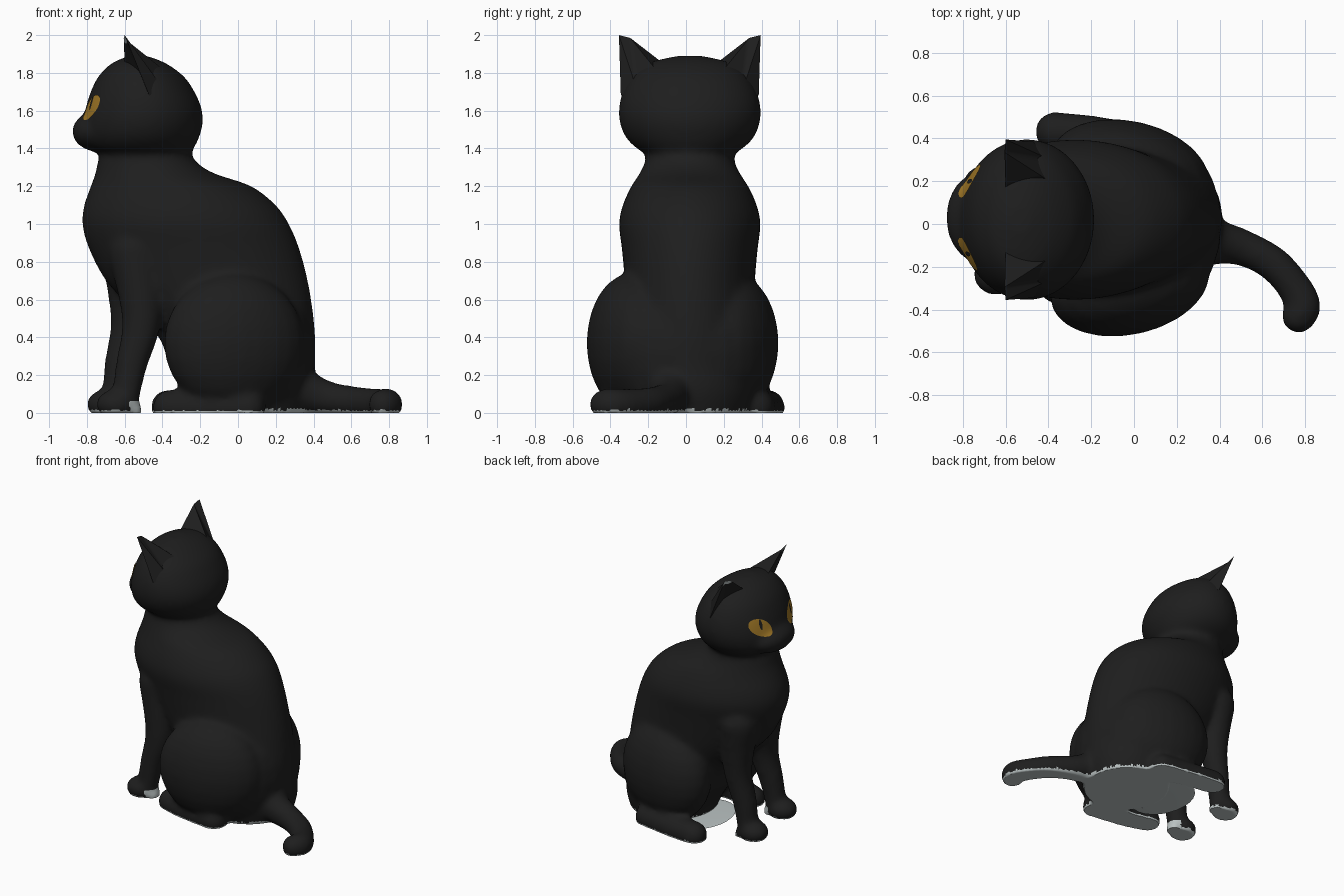
import bpy, bmesh, math
from mathutils import Vector, Matrix
from mathutils.bvhtree import BVHTree

if "Cube" in bpy.data.objects:
    bpy.data.objects.remove(bpy.data.objects["Cube"])

CY = 0.02  # the cat's own mid-plane


def material(name, rgb):
    m = bpy.data.materials.new(name)
    m.diffuse_color = (*rgb, 1)
    m.use_nodes = True
    m.node_tree.nodes["Principled BSDF"].inputs["Base Color"].default_value = m.diffuse_color
    return m


FUR = material("black fur", (0.013, 0.013, 0.013))
AMBER = material("amber eye", (0.36, 0.19, 0.02))
PALE = material("pale underside", (0.5, 0.55, 0.55))


def spline(rows, n=7):
    """Catmull-Rom interpolation of rows of numbers."""
    out = []
    for i in range(len(rows) - 1):
        p = [rows[max(0, min(len(rows) - 1, i + k))] for k in (-1, 0, 1, 2)]
        for s in range(n):
            t = s / n
            out.append([0.5 * (2 * b + (c - a) * t + (2 * a - 5 * b + 4 * c - d) * t * t
                               + (3 * b - a - 3 * c + d) * t ** 3) for a, b, c, d in zip(*p)])
    return out + [list(rows[-1])]


def loft(bm, rings):
    """Closed skin over rings of points."""
    rings = [[bm.verts.new(p) for p in r] for r in rings]
    n = len(rings[0])
    for r, q in zip(rings, rings[1:]):
        for k in range(n):
            j = (k + 1) % n
            bm.faces.new((r[k], r[j], q[j], q[k]))
    bm.faces.new(rings[0][::-1])
    bm.faces.new(rings[-1])


def circle(n):
    return [(math.cos(2 * math.pi * k / n), math.sin(2 * math.pi * k / n)) for k in range(n)]


def stack(bm, rows, cy):
    """Loft of level ellipses: z, front x, back x, half width."""
    loft(bm, [[((xf + xb) / 2 + (xb - xf) / 2 * c, cy + hw * s, z) for c, s in circle(40)]
              for z, xf, xb, hw in spline(rows)])


def blob(bm, centre, radii, yaw=0.0, n=24):
    m = Matrix.Translation(centre) @ Matrix.Rotation(yaw, 4, 'Z') @ Matrix.Diagonal((*radii, 1))
    lats = [math.radians(-84 + 168 * i / (n // 2)) for i in range(n // 2 + 1)]
    loft(bm, [[m @ Vector((c * math.cos(a), s * math.cos(a), math.sin(a))) for c, s in circle(n)]
              for a in lats])


def limb(bm, path):
    """Chain of balls along a path of x, y, z, radius."""
    for x, y, z, r in spline(path):
        blob(bm, (x, y, z), (r, r, r), n=14)


def finish(name, bm, mats):
    me = bpy.data.meshes.new(name)
    bm.to_mesh(me)
    for m in mats:
        me.materials.append(m)
    for p in me.polygons:
        p.use_smooth = True
    me.set_sharp_from_angle(angle=math.radians(50))
    ob = bpy.data.objects.new(name, me)
    bpy.context.collection.objects.link(ob)
    bm.free()
    return ob


def ear(name, s):
    """Hollow-fronted ear, pale at the front of the tip."""
    bm = bmesh.new()
    pts = dict(A=(-0.60, 0.14, 1.85), E=(-0.41, 0.19, 1.83), C=(-0.39, 0.28, 1.71), B=(-0.47, 0.365, 1.68),
               T=(-0.605, 0.315, 1.985), U=(-0.60, 0.375, 2.0), D=(-0.52, 0.28, 1.80), K=(-0.50, 0.15, 1.70))
    v = {k: bm.verts.new((x, CY + s * y, z)) for k, (x, y, z) in pts.items()}
    for f in ("AET", "ECT", "CUT", "CBU", "ATD", "TUD", "UBD", "AEK", "ECK", "CBK", "BDK", "DAK"):
        bm.faces.new([v[c] for c in f])
    bmesh.ops.recalc_face_normals(bm, faces=bm.faces)
    bmesh.ops.subdivide_edges(bm, edges=bm.edges[:], cuts=5, use_grid_fill=True)
    bm.normal_update()
    for f in bm.faces:
        f.material_index = int(f.calc_center_median().z > 1.955 and f.normal.x < -0.3)
    finish(name, bm, [FUR, PALE])


bm = bmesh.new()
# thighs and rump
for s in (-1, 1):
    blob(bm, (-0.02, -0.018 + s * 0.27, 0.37), (0.38, 0.23, 0.37), -s * 0.22)
blob(bm, (0.10, 0.0, 0.32), (0.31, 0.42, 0.42))
# torso
stack(bm, [(-0.08, -0.18, 0.36, 0.28), (0.1, -0.26, 0.41, 0.34), (0.25, -0.36, 0.41, 0.34),
           (0.4, -0.42, 0.41, 0.33), (0.55, -0.56, 0.395, 0.34), (0.7, -0.70, 0.37, 0.345),
           (0.87, -0.79, 0.325, 0.36), (1.0, -0.825, 0.27, 0.375), (1.1, -0.815, 0.20, 0.355),
           (1.2, -0.78, 0.07, 0.31), (1.27, -0.755, -0.13, 0.265), (1.34, -0.74, -0.23, 0.235),
           (1.45, -0.70, -0.28, 0.23)], CY)
# head and muzzle
stack(bm, [(1.355, -0.68, -0.28, 0.20), (1.40, -0.78, -0.235, 0.28), (1.46, -0.815, -0.205, 0.34),
           (1.54, -0.82, -0.185, 0.372), (1.62, -0.805, -0.195, 0.375), (1.70, -0.78, -0.23, 0.355),
           (1.78, -0.74, -0.285, 0.31), (1.85, -0.67, -0.38, 0.225), (1.89, -0.58, -0.48, 0.07)], CY)
blob(bm, (-0.73, 0.03, 1.49), (0.15, 0.21, 0.11))
# front legs, paws and heels
limb(bm, [(-0.54, -0.16, 0.85, 0.15), (-0.51, -0.20, 0.5, 0.108), (-0.565, -0.22, 0.25, 0.085),
          (-0.60, -0.23, 0.06, 0.075)])
limb(bm, [(-0.58, 0.20, 0.85, 0.15), (-0.575, 0.20, 0.5, 0.103), (-0.625, 0.185, 0.25, 0.085),
          (-0.65, 0.18, 0.06, 0.075)])
for x, y in ((-0.645, -0.235), (-0.695, 0.18)):
    blob(bm, (x, y, 0.045), (0.108, 0.1, 0.08))
    blob(bm, (x + 0.09, y + 0.01, 0.01), (0.05, 0.06, 0.06))
# hind feet
limb(bm, [(0.05, 0.37, 0.03, 0.10), (-0.2, 0.41, 0.025, 0.10), (-0.37, 0.432, 0.03, 0.095)])
limb(bm, [(0.05, -0.36, 0.03, 0.10), (-0.2, -0.32, 0.025, 0.10), (-0.36, -0.28, 0.03, 0.095)])
# tail
limb(bm, [(0.32, -0.08, 0.13, 0.12), (0.42, -0.09, 0.09, 0.10), (0.52, -0.115, 0.07, 0.087),
          (0.65, -0.185, 0.055, 0.083), (0.745, -0.29, 0.045, 0.083), (0.79, -0.38, 0.045, 0.085),
          (0.77, -0.43, 0.045, 0.083)])

# fuse all parts into one smooth skin
rough = finish("rough_cat", bm, [])
mod = rough.modifiers.new("fuse", 'REMESH')
mod.mode, mod.voxel_size = 'VOXEL', 0.018
mod = rough.modifiers.new("soften", 'SMOOTH')
mod.factor, mod.iterations = 0.5, 12
skin = bpy.data.meshes.new_from_object(rough.evaluated_get(bpy.context.evaluated_depsgraph_get()))
bpy.data.objects.remove(rough)

# flat base, pale underside and pale front heels
bm = bmesh.new()
bm.from_mesh(skin)
for v in bm.verts:
    v.co.z = max(0, v.co.z)
for f in bm.faces:
    c = f.calc_center_median()
    heel = -0.575 < c.x < -0.47 and c.y < 0 and c.z < 0.06
    f.material_index = int(c.z < 0.017 or heel)
tree = BVHTree.FromBMesh(bm)
finish("cat_body", bm, [FUR, PALE])

# thin pale web on the ground between the hind feet
bm = bmesh.new()
blob(bm, (-0.2, 0.08, 0.005), (0.2, 0.27, 0.005))
finish("ground_web", bm, [PALE])


# eyes: thin plates laid on the face
def face_plate(name, cy, cz, ry, rz, slant, lift, mat):
    bm = bmesh.new()
    bmesh.ops.create_grid(bm, x_segments=12, y_segments=12, size=1)
    for v in bm.verts:
        a, b = v.co.x, v.co.y
        y = a * math.sqrt(1 - b * b / 2) * ry  # square grid to disc
        z = b * math.sqrt(1 - a * a / 2) * rz + slant * y
        hit = tree.ray_cast(Vector((-1.5, cy + y, cz + z)), Vector((1, 0, 0)))[0]
        v.co = (hit.x - lift if hit else -0.78, cy + y, cz + z)
    bm.normal_update()
    if sum(f.normal.x for f in bm.faces) > 0:
        bmesh.ops.reverse_faces(bm, faces=bm.faces)
    finish(name, bm, [mat])


for s, side in ((-1, "right"), (1, "left")):
    ear(side + "_ear", s)
    cy = 0.03 + s * 0.17
    face_plate(side + "_eye", cy, 1.617, 0.078, 0.062, s * 0.3, 0.005, AMBER)
    face_plate(side + "_pupil", cy, 1.64, 0.011, 0.037, 0, 0.008, FUR)
